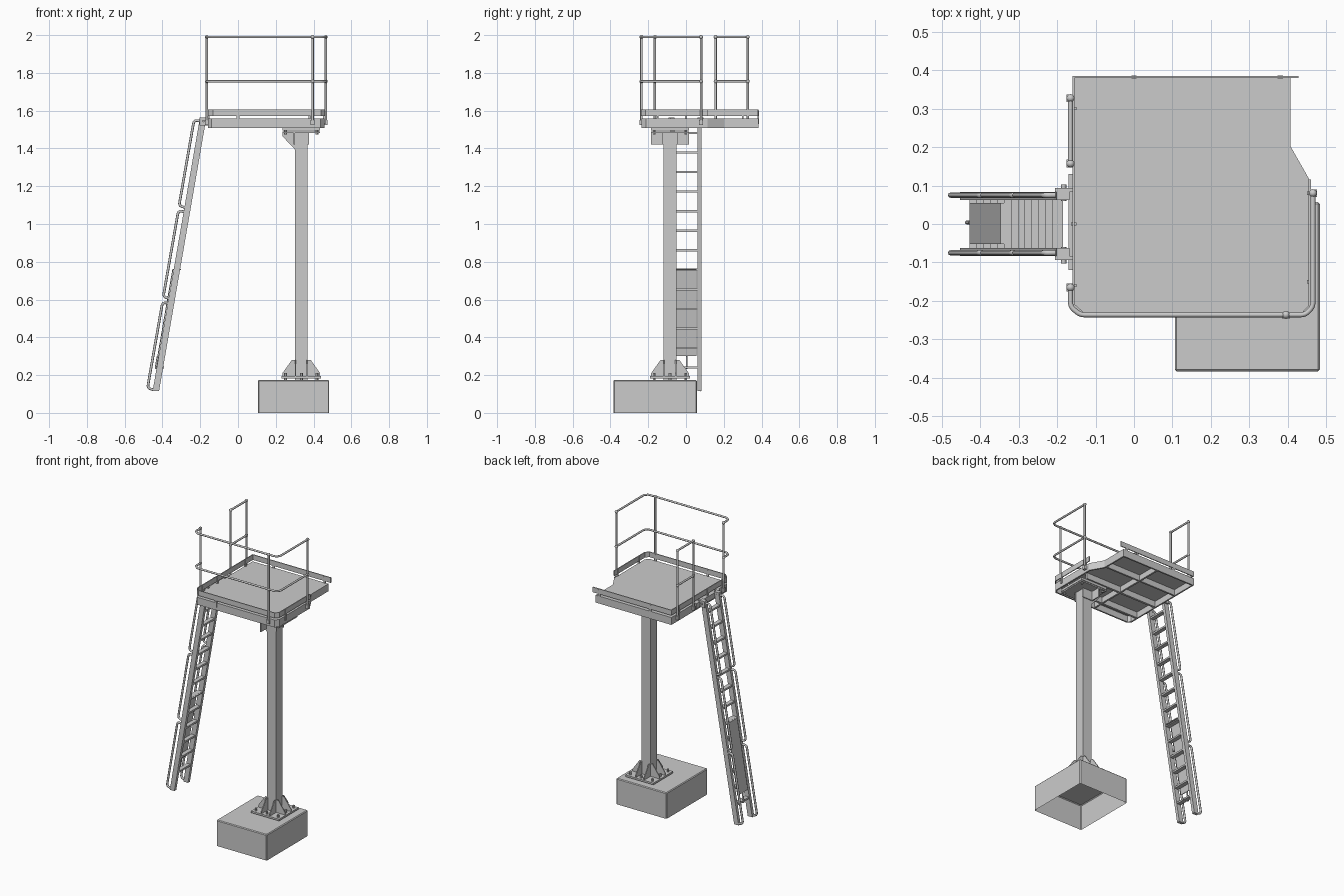
import bpy, bmesh, math
from mathutils import Vector

if "Cube" in bpy.data.objects:
    bpy.data.objects.remove(bpy.data.objects["Cube"])


def finish(name, bm):
    bmesh.ops.recalc_face_normals(bm, faces=bm.faces)
    me = bpy.data.meshes.new(name)
    bm.to_mesh(me)
    bm.free()
    ob = bpy.data.objects.new(name, me)
    bpy.context.collection.objects.link(ob)
    return ob


def box(name, x0, x1, y0, y1, z0, z1):
    return prism(name, [(x0, y0), (x1, y0), (x1, y1), (x0, y1)], 'z', z0, z1)


def prism(name, pts, axis, lo, hi):
    """Extrude a 2D profile along an axis (remaining axes in x, y, z order)."""
    def at(p, t):
        return {'x': (t, p[0], p[1]), 'y': (p[0], t, p[1]), 'z': (p[0], p[1], t)}[axis]
    bm = bmesh.new()
    a = [bm.verts.new(at(p, lo)) for p in pts]
    b = [bm.verts.new(at(p, hi)) for p in pts]
    bm.faces.new(a)
    bm.faces.new(b)
    for i in range(len(pts)):
        j = (i + 1) % len(pts)
        bm.faces.new((a[i], a[j], b[j], b[i]))
    return finish(name, bm)


def wall(name, pts, z0, z1, t, closed=False):
    """Upright strip following a plan path, thickened with solidify."""
    bm = bmesh.new()
    a = [bm.verts.new((*p, z0)) for p in pts]
    b = [bm.verts.new((*p, z1)) for p in pts]
    for i in range(len(pts) - (0 if closed else 1)):
        j = (i + 1) % len(pts)
        bm.faces.new((a[i], a[j], b[j], b[i]))
    ob = finish(name, bm)
    m = ob.modifiers.new("thickness", 'SOLIDIFY')
    m.thickness, m.offset = t, 0
    m.use_even_offset = True
    return ob


def tube(name, pts, r, fillet=0.0):
    """Round bar along a path with filleted corners."""
    P = [Vector(p) for p in pts]
    path = [P[0]]
    for i in range(1, len(P) - 1):
        d0, d1 = P[i - 1] - P[i], P[i + 1] - P[i]
        f = min(fillet, d0.length * .49, d1.length * .49)
        s, e = P[i] + d0.normalized() * f, P[i] + d1.normalized() * f
        for k in range(6):
            t = k / 5
            path.append(s * (1 - t) ** 2 + P[i] * 2 * t * (1 - t) + e * t * t)
    path.append(P[-1])
    cu = bpy.data.curves.new(name, 'CURVE')
    cu.dimensions = '3D'
    cu.bevel_depth, cu.bevel_resolution, cu.use_fill_caps = r, 2, True
    sp = cu.splines.new('POLY')
    sp.points.add(len(path) - 1)
    for q, v in zip(sp.points, path):
        q.co = (*v, 1)
    sp.use_smooth = True
    ob = bpy.data.objects.new(name, cu)
    bpy.context.collection.objects.link(ob)
    return ob


def bolt(name, x, y, z0, z1, r=0.008):
    return prism(name, [(x + r * math.cos(k * math.pi / 3), y + r * math.sin(k * math.pi / 3))
                        for k in range(6)], 'z', z0, z1)


# concrete footing, a shell open at the bottom
foot = box("footing", 0.106, 0.483, -0.383, 0.057, 0, 0.175)
bm = bmesh.new()
bm.from_mesh(foot.data)
bmesh.ops.delete(bm, geom=[f for f in bm.faces if f.calc_center_median().z < 0.01], context='FACES')
bm.to_mesh(foot.data)
bm.free()
bv = foot.modifiers.new("edge", 'BEVEL')
bv.width, bv.segments = 0.005, 1

# column with base plate
CX, CY, H = 0.335, -0.085, 0.034
box("column", CX - H, CX + H, CY - H, CY + H, 0.175, 1.485)
box("base_plate", CX - .105, CX + .105, CY - .105, CY + .105, 0.183, 0.195)
for sx in (-1, 1):
    for sy in (-1, 1):
        bolt("anchor_bolt", CX + sx * .083, CY + sy * .083, 0.175, 0.212)
    bolt("anchor_bolt", CX + sx * .083, CY, 0.175, 0.212)
    bolt("anchor_bolt", CX, CY + sx * .083, 0.175, 0.212)

# two stiffeners on each side of the column foot
for s in (-1, 1):
    for o in (-H + .003, H - .003):
        prof = [(H, .195), (.1, .195), (.1, .21), (.05, .28), (H, .28)]
        prism("foot_stiffener", [(CX + s * a, z) for a, z in prof], 'y', CY + o - .003, CY + o + .003)
        prism("foot_stiffener", [(CY + s * a, z) for a, z in prof], 'x', CX + o - .003, CX + o + .003)

# column head: plates, bolts, side plates and stiffeners
box("head_plate_lower", CX - .1, CX + .1, CY - .1, CY + .1, 1.483, 1.491)
box("head_plate_upper", CX - .1, CX + .1, CY - .1, CY + .1, 1.494, 1.51)
for sx in (-1, 1):
    for sy in (-1, 1):
        bolt("head_bolt", CX + sx * .083, CY + sy * .083, 1.475, 1.5)
box("head_side_plate", CX - H - .008, CX - H, CY - .1, CY + .1, 1.42, 1.483)
for y in (CY - H, CY + H - .006):
    prism("head_stiffener", [(CX - .1, 1.483), (CX - H, 1.483), (CX - H, 1.395), (CX - .1, 1.465)],
          'y', y, y + .006)
for y in (CY - H - .006, CY + H):
    box("head_end_plate", CX - H, CX + .04, y, y + .006, 1.42, 1.483)

# deck with perimeter frame and joists
outline = [(-.155, .38), (.402, .38), (.402, .2), (.452, .112), (.452, -.21),
           (.435, -.23), (-.138, -.23), (-.155, -.21)]
prism("deck", outline, 'z', 1.55, 1.558)
wall("deck_frame", outline, 1.508, 1.558, 0.01, True)
for y0, y1 in ((-.165, -.15), (.01, .025), (.2, .212)):
    box("deck_joist", -.15, .4, y0, y1, 1.51, 1.551)
box("deck_cross_joist", .12, .132, -.225, .375, 1.512, 1.551)

# toe boards
wall("toe_board", [(.428, .382), (-.157, .382), (-.157, -.21), (-.13, -.234), (.437, -.234),
                   (.457, -.213), (.457, .115)], 1.572, 1.607, 0.006)
for x, y in ((-.157, .3), (-.157, .0), (-.157, -.16), (.457, .08), (.457, -.15), (0, -.234),
             (.39, -.234), (0, .382), (.38, .382)):
    box("toe_board_bracket", x - .007, x + .007, y - .004, y + .004, 1.53, 1.6)

# guard rails and their posts
R = 0.0065
for z in (1.99, 1.755):
    tube("front_guard_rail", [(-.165, -.165, z), (-.165, -.215, z), (-.14, -.236, z),
                              (.445, -.236, z), (.465, -.215, z), (.465, .08, z)], R, 0.012)
    tube("side_guard_rail", [(-.165, .157, z), (-.165, .327, z)], R)
for x, y in ((-.165, -.165), (.395, -.236), (.465, .08), (-.165, .157), (-.165, .327)):
    tube("guard_post", [(x, y, 1.53), (x, y, 1.99)], 0.0065)
    for z in (1.755, 1.99):
        bm = bmesh.new()
        bmesh.ops.create_uvsphere(bm, u_segments=10, v_segments=6, radius=0.0105)
        bmesh.ops.translate(bm, vec=(x, y, z), verts=bm.verts)
        for f in bm.faces:
            f.smooth = True
        finish("rail_joint", bm)
    box("post_clamp", x - .01, x + .01, y - .01, y + .01, 1.525, 1.55)


# inclined ladder
def lx(z, off=0.0):
    return -.435 + (z - .115) * .173 + off


def slab(name, z0, z1, a, b, y0, y1):
    """Slanted block parallel to the ladder, offsets a..b from its centre line."""
    return prism(name, [(lx(z0, a), z0), (lx(z0, b), z0), (lx(z1, b), z1), (lx(z1, a), z1)], 'y', y0, y1)


for s in (-1, 1):
    y0, y1 = sorted((s * .062, s * .083))
    slab("ladder_stile", .115, 1.565, -.017, .017, y0, y1)
    # three grab bars per side
    for z0, z1 in ((.125, .585), (.608, 1.07), (1.09, 1.55)):
        y = s * .075
        tube("ladder_grab_bar", [(lx(z0 - .004, -.008), y, z0 - .004), (lx(z0, -.046), y, z0 + .006),
                                 (lx(z1, -.046), y, z1), (lx(z1, -.008), y, z1 - .006)], .007, .025)
    # brackets tying the ladder to the deck
    y0, y1 = sorted((s * .083, s * .093))
    box("ladder_bracket", -.205, -.155, y0, y1, 1.522, 1.565)
    tube("ladder_pivot", [(-.183, s * .06, 1.545), (-.183, s * .102, 1.545)], .007)
box("ladder_top_bar", -.17, -.155, -.12, .13, 1.522, 1.558)

for i in range(13):
    z = .24 + i * .1035
    box("rung", lx(z, -.014), lx(z, .014), -.063, .063, z - .006, z + .006)

# lockable climb guard over the lower rungs
slab("climb_guard", .30, .762, -.024, -.019, -.052, .055)
box("climb_guard_lip", lx(.762, -.024), lx(.762, .022), -.052, .055, .757, .763)
tube("guard_latch", [(lx(.3, -.022), .004, .3), (lx(.235, -.022), .004, .235), (lx(.235, .022), .004, .24)],
     .005, .01)
